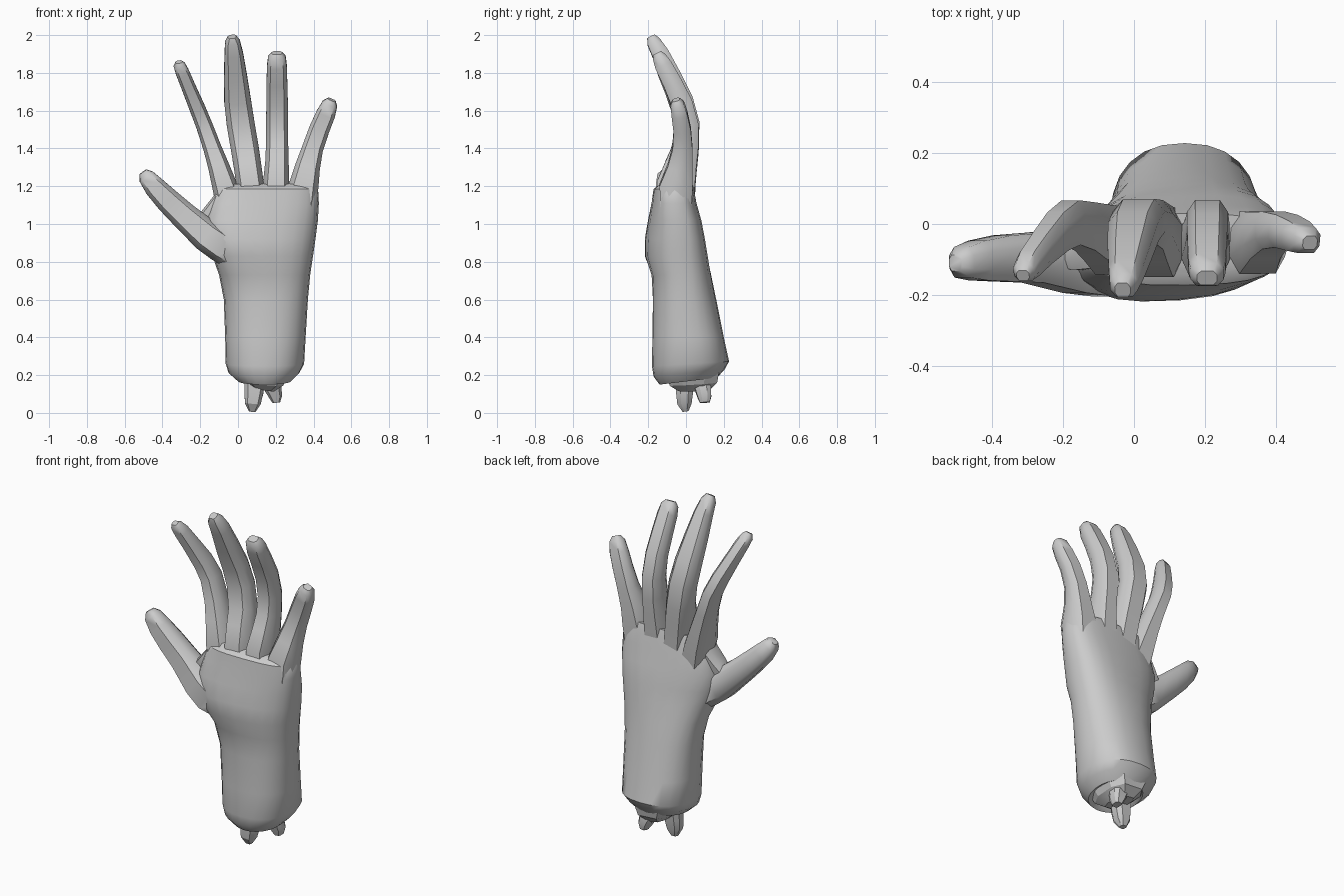
import bpy, bmesh, math
from mathutils import Vector

cube = bpy.data.objects.get("Cube")
if cube:
    bpy.data.objects.remove(cube, do_unlink=True)

grey = bpy.data.materials.new("plain grey")
grey.use_nodes = True
colour = (0.6, 0.6, 0.6, 1)
grey.diffuse_color = colour
grey.node_tree.nodes["Principled BSDF"].inputs["Base Color"].default_value = colour


def skin(name, rings, angle):
    """Bridge equal rings of points into a closed, shaded object."""
    bm = bmesh.new()
    loops = [[bm.verts.new(p) for p in ring] for ring in rings]
    n = len(loops[0])
    for a, b in zip(loops, loops[1:]):
        for i in range(n):
            j = (i + 1) % n
            bm.faces.new((a[i], a[j], b[j], b[i]))
    bm.faces.new(loops[0][::-1])
    bm.faces.new(loops[-1])
    bmesh.ops.recalc_face_normals(bm, faces=bm.faces)
    mesh = bpy.data.meshes.new(name)
    bm.to_mesh(mesh)
    bm.free()
    mesh.materials.append(grey)
    obj = bpy.data.objects.new(name, mesh)
    bpy.context.collection.objects.link(obj)
    bpy.ops.object.select_all(action='DESELECT')
    obj.select_set(True)
    bpy.context.view_layer.objects.active = obj
    bpy.ops.object.shade_smooth_by_angle(angle=math.radians(angle))
    return obj


# Finger cross-section: broad flat back, slightly narrower palm side
SECTION = [(.6, 1), (1, .45), (1, -.45), (.65, -1),
           (-.65, -1), (-1, -.45), (-1, .45), (-.6, 1)]


def digit(name, path, angle=48):
    """Sweep the section along (x, y, z, half width, half depth) points."""
    pts = [Vector(p[:3]) for p in path]
    rings = []
    for i, p in enumerate(path):
        t = (pts[min(i + 1, len(pts) - 1)] - pts[max(i - 1, 0)]).normalized()
        across = Vector((0, 1, 0)).cross(t).normalized()
        back = t.cross(across)
        rings.append([pts[i] + across * u * p[3] + back * v * p[4] for u, v in SECTION])
    return skin(name, rings, angle)


def body_ring(x0, x1, y0, y1, z, power, tilt=0, slope=0):
    """Horizontal superellipse; tilt shears y along x, slope shears z along y."""
    ring = []
    cx, cy = (x0 + x1) / 2, (y0 + y1) / 2
    for i in range(24):
        a = math.tau * i / 24
        c, s = math.cos(a), math.sin(a)
        dx = (x1 - x0) / 2 * math.copysign(abs(c) ** (2 / power), c)
        dy = (y1 - y0) / 2 * math.copysign(abs(s) ** (2 / power), s)
        ring.append((cx + dx, cy + dy + tilt * dx, z + slope * dy))
    return ring


# Forearm and palm, starting inside the hollow cut end
skin("forearm_and_palm", [body_ring(*r) for r in [
    (.06, .23, -.07, .11, .23, 2),
    (.03, .26, -.11, .14, .18, 2, 0, .1),
    (.0, .28, -.14, .165, .168, 2.1, 0, .12),
    (-.05, .325, -.172, .205, .212, 2.2, 0, .1),
    (-.065, .35, -.18, .228, .26, 2.3, 0, .06),
    (-.068, .358, -.178, .2, .4, 2.3),
    (-.075, .37, -.175, .16, .6, 2.3),
    (-.10, .382, -.182, .133, .73, 2.4, .03),
    (-.135, .397, -.215, .112, .83, 2.5, .08),
    (-.165, .41, -.213, .095, .92, 2.6, .09),
    (-.172, .423, -.198, .078, 1.02, 2.7, .06),
    (-.145, .428, -.182, .055, 1.11, 2.8, .03),
    (-.115, .424, -.172, .042, 1.185, 2.9, .02),
    (-.08, .40, -.14, .03, 1.218, 2.8, 0, .1),
]], 40)

# Four fingers and the thumb, with broad roots that meet at the knuckles
digit("index_finger", [
    (-.03, -.05, 1.05, .08, .085), (-.064, -.047, 1.18, .068, .096),
    (-.101, -.025, 1.3, .056, .08), (-.135, -.007, 1.4, .048, .068),
    (-.178, .004, 1.52, .044, .063), (-.214, -.02, 1.61, .042, .056),
    (-.26, -.07, 1.72, .038, .045), (-.293, -.11, 1.80, .036, .038),
    (-.31, -.135, 1.84, .031, .028), (-.313, -.145, 1.858, .018, .016)])
digit("middle_finger", [
    (.08, -.05, 1.08, .075, .09), (.064, -.05, 1.21, .073, .1),
    (.05, -.025, 1.31, .073, .085), (.036, -.002, 1.4, .074, .07),
    (.014, .007, 1.53, .074, .064), (-.002, -.022, 1.65, .071, .06),
    (-.013, -.08, 1.78, .061, .054), (-.022, -.135, 1.9, .049, .045),
    (-.029, -.172, 1.965, .039, .036), (-.032, -.186, 1.992, .022, .022)])
digit("ring_finger", [
    (.2, -.055, 1.08, .07, .09), (.202, -.052, 1.22, .069, .1),
    (.206, -.025, 1.32, .062, .082), (.207, -.002, 1.41, .059, .068),
    (.207, .006, 1.52, .058, .062), (.207, -.022, 1.64, .057, .056),
    (.206, -.073, 1.75, .055, .05), (.206, -.12, 1.84, .052, .046),
    (.206, -.142, 1.885, .046, .036), (.206, -.152, 1.906, .028, .022)])
digit("little_finger", [
    (.33, -.055, 1.05, .08, .08), (.347, -.052, 1.2, .079, .088),
    (.368, -.032, 1.3, .066, .066), (.395, -.018, 1.4, .056, .053),
    (.43, -.02, 1.5, .054, .046), (.464, -.034, 1.58, .051, .042),
    (.486, -.046, 1.635, .041, .036), (.496, -.053, 1.658, .022, .02)])
digit("thumb", [
    (.06, -.06, .78, .05, .04), (-.03, -.088, .845, .08, .085),
    (-.09, -.105, .885, .088, .1), (-.165, -.104, .937, .085, .09),
    (-.285, -.095, 1.043, .073, .07), (-.37, -.097, 1.123, .066, .065),
    (-.44, -.103, 1.195, .057, .056), (-.485, -.108, 1.25, .044, .043),
    (-.503, -.11, 1.276, .022, .022)], 55)

# Web of skin between thumb and index finger
digit("thumb_web", [
    (-.21, -.08, 1.0, .03, .04), (-.155, -.075, 1.06, .035, .055),
    (-.105, -.065, 1.13, .03, .06), (-.08, -.05, 1.19, .02, .05)], 55)

# Ragged stump: torn core and two broken bones below the cut
digit("stump_core", [
    (.14, .03, .27, .1, .1), (.14, .035, .2, .125, .14),
    (.14, .04, .155, .1, .125), (.135, .04, .12, .055, .08)], 25)
digit("front_bone", [
    (.09, .0, .2, .055, .05), (.085, -.008, .11, .05, .045),
    (.078, -.008, .05, .042, .038), (.076, -.002, .008, .018, .016)], 25)
digit("back_bone", [
    (.17, .07, .2, .05, .05), (.185, .09, .13, .045, .042),
    (.2, .098, .085, .034, .036), (.203, .1, .055, .02, .026)], 25)
